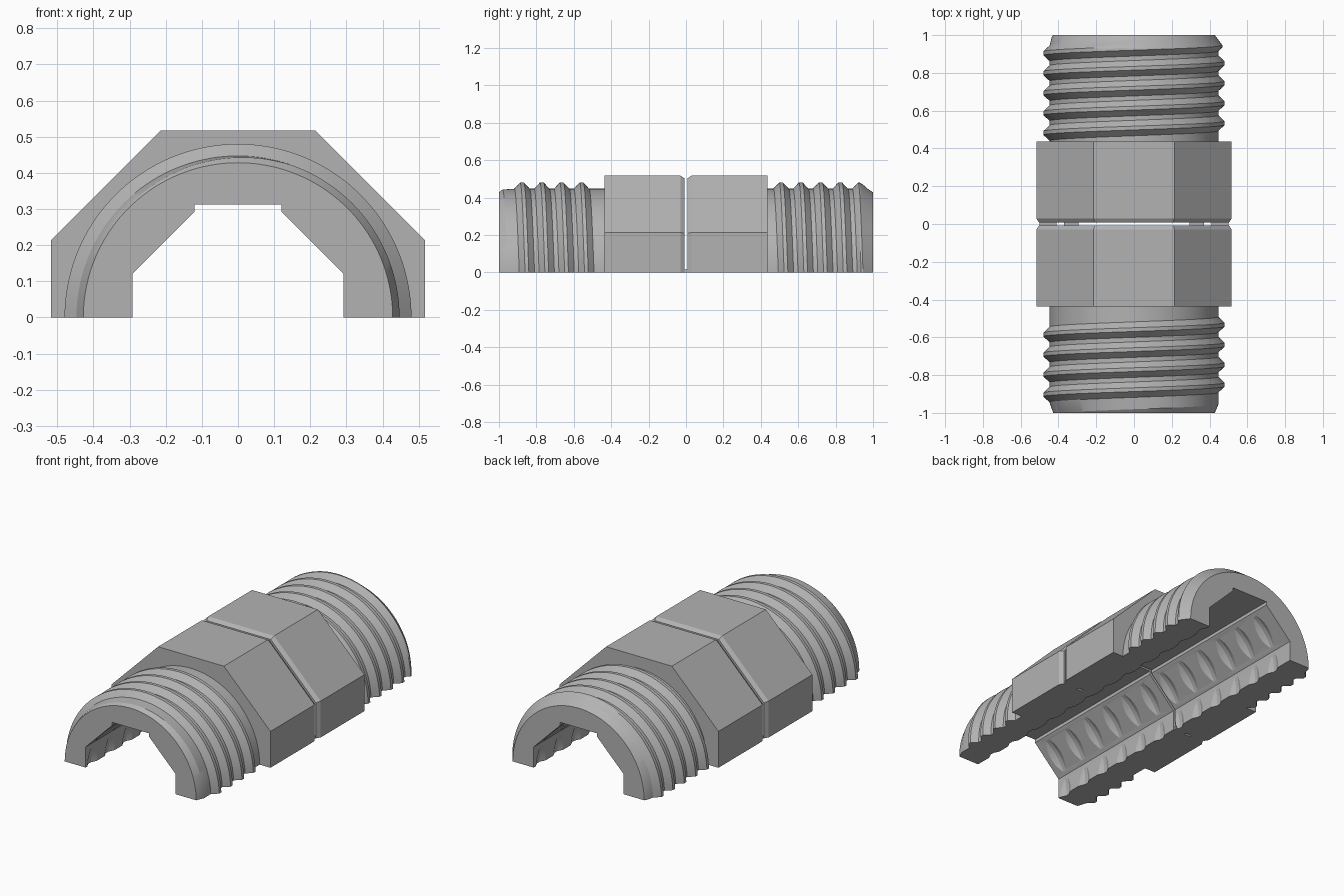
import bpy, bmesh, math

cube = bpy.data.objects.get("Cube")
if cube:
    bpy.data.objects.remove(cube, do_unlink=True)

grey = bpy.data.materials.new("plain grey")
grey.use_nodes = True
grey.diffuse_color = (0.45, 0.45, 0.45, 1)
grey.node_tree.nodes["Principled BSDF"].inputs["Base Color"].default_value = (0.45, 0.45, 0.45, 1)


def make_object(name, bm):
    bmesh.ops.remove_doubles(bm, verts=bm.verts, dist=1e-5)
    bmesh.ops.dissolve_degenerate(bm, edges=bm.edges, dist=1e-6)
    bmesh.ops.recalc_face_normals(bm, faces=bm.faces)
    mesh = bpy.data.meshes.new(name)
    bm.to_mesh(mesh)
    bm.free()
    mesh.materials.append(grey)
    obj = bpy.data.objects.new(name, mesh)
    bpy.context.collection.objects.link(obj)
    return obj


def skin(name, rows):
    """Solid from equal-length rows of points: sides, two ends and a flat base."""
    bm = bmesh.new()
    grid = [[bm.verts.new(p) for p in row] for row in rows]
    for a, b in zip(grid, grid[1:]):
        for i in range(len(a) - 1):
            bm.faces.new((a[i], a[i + 1], b[i + 1], b[i]))
    bm.faces.new(grid[0])
    bm.faces.new(grid[-1][::-1])
    left = [r[0] for r in grid]
    right = [r[-1] for r in grid]
    bm.faces.new(left + right[::-1])
    return make_object(name, bm)


def helix(name, y0, y1, centers, pitch, root, crest, flat, foot, limit, drop=0, steps=72):
    """Half-round solid with a right-handed helical ridge; centers are given at the top."""
    def radius(y, shift):
        r = root
        for c in centers:
            d = abs(y - c - shift)
            if d < foot:
                r = max(r, crest - (crest - root) * max(0, d - flat) / (foot - flat))
        return min(r, limit(y))

    # breakpoints follow the ridge so every crease is clean
    marks = [y0 - pitch, y1 + pitch]
    for c in centers:
        marks += [c - foot, c - flat, c + flat, c + foot]
    marks.sort()
    fine = []
    for a, b in zip(marks, marks[1:]):
        fine += [a + (b - a) * k / 3 for k in range(3)]
    fine.append(marks[-1])

    rows = []
    for m in fine:
        row = []
        for i in range(steps + 1):
            t = math.pi * i / steps
            shift = pitch * (0.25 - t / (2 * math.pi))
            y = min(max(m + shift, y0), y1)
            r = radius(y, shift)
            row.append((r * math.cos(t), y, r * math.sin(t)))
        if drop:
            row = [(row[0][0], row[0][1], -drop)] + row + [(row[-1][0], row[-1][1], -drop)]
        rows.append(row)
    return skin(name, rows)


def octagon(apothem, scale=1.0):
    s = apothem * math.tan(math.pi / 8)
    right = [(apothem, 0), (apothem, s), (s, apothem)]
    pts = right + [(-x, z) for x, z in reversed(right)]
    return [(x * scale, z * scale) for x, z in pts]


# Bore cutters: octagonal channel with a raised top, and the inner thread
bore = octagon(0.292)
bore = [(0.292, -0.1)] + bore[1:3] + [(0.121, 0.312), (-0.121, 0.312)] + bore[3:5] + [(-0.292, -0.1)]
channel = skin("channel_cutter", [[(x, y, z) for x, z in bore] for y in (-1.1, 1.1)])
inner_thread = helix("inner_thread_cutter", -0.985, 0.985, [-0.9 + 0.163 * k for k in range(12)],
                     0.163, 0.28, 0.308, 0.012, 0.07, lambda y: 1, drop=0.1)
cutters = (channel, inner_thread)
for cutter in cutters:
    cutter.hide_render = True


# Threaded ends, tapering at the mouth
def mouth(y):
    return 0.428 + 0.75 * (1 - abs(y))


thread = dict(pitch=0.106, root=0.447, crest=0.48, flat=0.01, foot=0.041, limit=mouth)
parts = [
    helix("front_threaded_end", -1, -0.437, [-0.877 + 0.106 * k for k in range(4)], **thread),
    helix("back_threaded_end", 0.437, 1, [0.508 + 0.1055 * k for k in range(5)], **thread),
]

# Octagonal grips, chamfered along the seam
for name, side in (("front_grip", -1), ("back_grip", 1)):
    rings = [(0.007, 0.972), (0.03, 1), (0.437, 1)]
    parts.append(skin(name, [[(x, side * y, z) for x, z in octagon(0.517, s)] for y, s in rings]))

for part in parts:
    for cutter in cutters:
        mod = part.modifiers.new("bore", "BOOLEAN")
        mod.operation = "DIFFERENCE"
        mod.solver = "EXACT"
        mod.object = cutter
    bpy.ops.object.select_all(action="DESELECT")
    part.select_set(True)
    bpy.context.view_layer.objects.active = part
    for mod in list(part.modifiers):
        bpy.ops.object.modifier_apply(modifier=mod.name)
    bpy.ops.object.shade_smooth_by_angle(angle=math.radians(25))
for cutter in cutters:
    bpy.data.objects.remove(cutter, do_unlink=True)

# Thin tabs joining the two grips across the seam
for side, label in ((1, "left"), (-1, "right")):
    for place, x0, x1 in (("inner", 0.295, 0.37), ("outer", 0.41, 0.5)):
        bm = bmesh.new()
        bmesh.ops.create_cube(bm, size=1)
        for v in bm.verts:
            v.co = (side * (x1 if v.co.x > 0 else x0), v.co.y * 0.024, 0.015 if v.co.z > 0 else 0)
        make_object(f"{label}_{place}_tab", bm)
